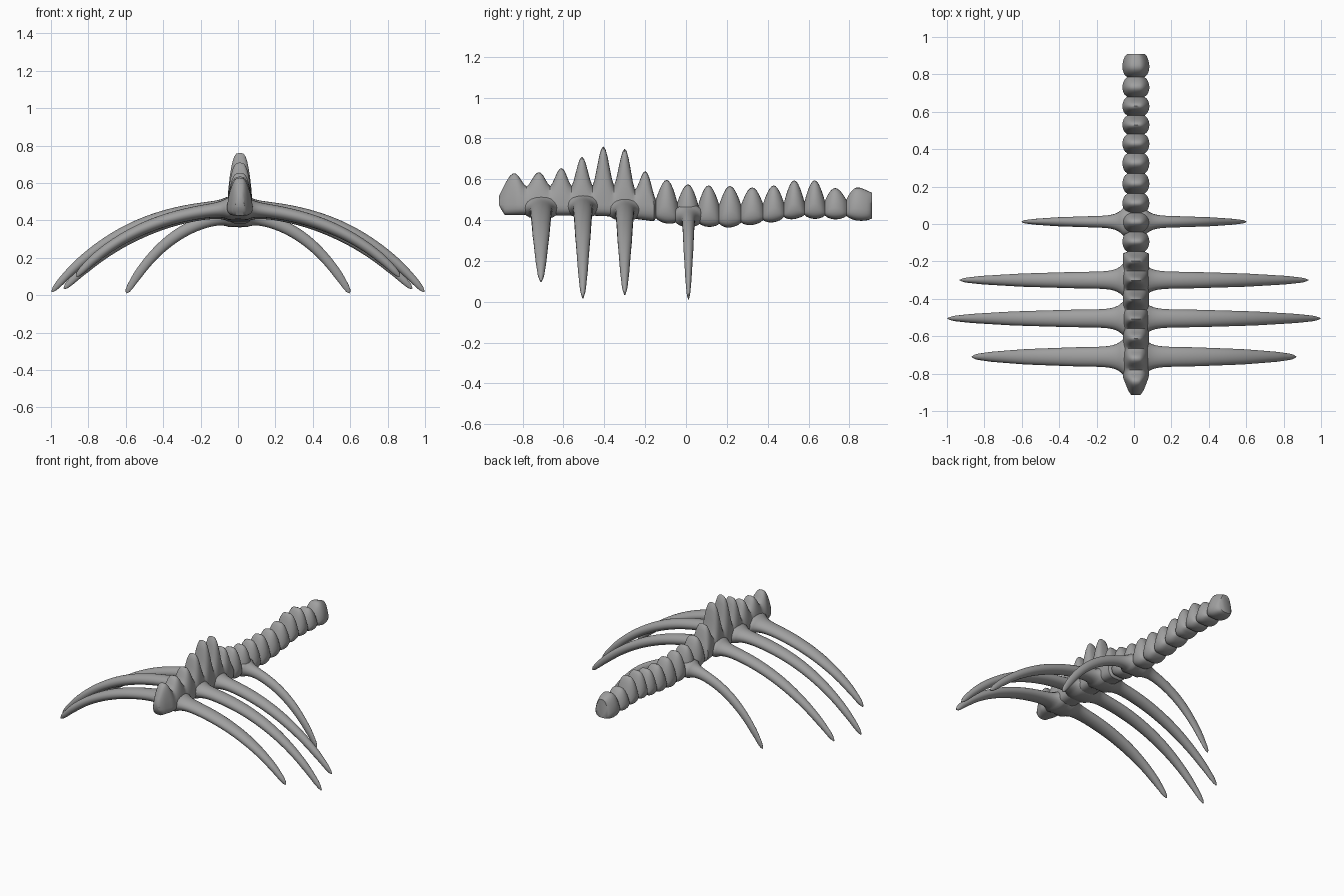
import bpy, bmesh, math
from mathutils import Vector
from mathutils.geometry import interpolate_bezier

if "Cube" in bpy.data.objects:
    bpy.data.objects.remove(bpy.data.objects["Cube"])

# Dark grey bone colour
GREY = bpy.data.materials.new("dark_grey")
GREY.diffuse_color = (.35, .35, .35, 1)
GREY.use_nodes = True
GREY.node_tree.nodes["Principled BSDF"].inputs["Base Color"].default_value = GREY.diffuse_color


def lerp_table(table, v):
    """Piecewise linear lookup in a list of (key, value)."""
    if v <= table[0][0]:
        return table[0][1]
    for (a, p), (b, q) in zip(table, table[1:]):
        if v <= b:
            return p + (q - p) * (v - a) / (b - a)
    return table[-1][1]


def loft(name, rings):
    """Skin a list of closed rings and cap both ends."""
    bm = bmesh.new()
    vr = [[bm.verts.new(p) for p in r] for r in rings]
    n = len(vr[0])
    for a, b in zip(vr, vr[1:]):
        for i in range(n):
            j = (i + 1) % n
            bm.faces.new((a[i], a[j], b[j], b[i]))
    bm.faces.new(vr[0])
    bm.faces.new(vr[-1])
    bmesh.ops.recalc_face_normals(bm, faces=bm.faces)
    me = bpy.data.meshes.new(name)
    bm.to_mesh(me)
    bm.free()
    me.materials.append(GREY)
    ob = bpy.data.objects.new(name, me)
    bpy.context.collection.objects.link(ob)
    bpy.ops.object.select_all(action='DESELECT')
    ob.select_set(True)
    bpy.context.view_layer.objects.active = ob
    bpy.ops.object.shade_smooth_by_angle(angle=math.radians(50))
    return ob


def spow(v, e):
    return math.copysign(abs(v) ** e, v)


# Spine: vertebra centres, their crests, valleys and underside
ys = [-.84, -.72, -.61, -.51, -.405, -.30, -.20, -.095, .01, .11,
      .215, .325, .43, .53, .63, .73, .84]
crest = [.63, .635, .655, .71, .762, .75, .64, .597, .575, .57,
         .567, .56, .57, .595, .595, .557, .56]
valley = [(-.915, .52), (-.9, .535), (-.78, .565), (-.35, .57), (-.25, .55), (-.15, .5),
          (.06, .475), (.27, .475), (.58, .49), (.79, .5), (.91, .535)]
under = [(-.915, .47), (-.89, .425), (-.4, .42), (-.2, .40), (-.04, .375),
         (.2, .362), (.4, .385), (.55, .408), (.8, .402), (.91, .39)]
bounds = [-.915] + [(a + b) / 2 for a, b in zip(ys, ys[1:])] + [.91]
CX, SIDES, STEPS = .01, 28, 10

rings = []
for k, (yc, top) in enumerate(zip(ys, crest)):
    lo, hi = bounds[k], bounds[k + 1]
    tail = yc > -.15
    for s in range(STEPS + (k == len(ys) - 1)):
        y = lo + (hi - lo) * s / STEPS
        t = (y - yc) / ((hi - yc) if y > yc else (yc - lo))
        c = max(0, math.cos(math.pi / 2 * t))
        f = c ** (.95 if tail else 1.5)
        v = lerp_table(valley, y)
        zt = v + (top - v) * f
        zb = lerp_table(under, y) + (.018 if tail else .002) * (1 - c ** .7)
        w = .046 + .026 * c ** .6 if tail else .069
        w *= lerp_table([(-.915, .35), (-.89, .6), (-.82, 1)], y)
        zm = (zt + zb) / 2 - .02 if tail else .475
        ring = []
        for i in range(SIDES):
            a = 2 * math.pi * i / SIDES
            u = spow(math.sin(a), .7)
            x = w * spow(math.cos(a), .6) * (1 - .3 * max(0, u))
            z = zm + u * ((zt - zm) if u > 0 else (zm - zb))
            ring.append((CX + x, y, z))
        rings.append(ring)
loft("spine", rings)


# Ribs: curved blades, flared where they meet the spine, mirrored across x
def rib(name, y, root, h1, h2, tip, wide, thick):
    pts = interpolate_bezier(*[Vector((p[0], 0, p[1])) for p in (root, h1, h2, tip)], 60)
    rings = []
    for i, p in enumerate(pts):
        t = i / (len(pts) - 1)
        d = (pts[min(i + 1, 59)] - pts[max(i - 1, 0)]).normalized()
        nrm = Vector((-d.z, 0, d.x))
        taper = lerp_table([(0, 1), (.3, .93), (.6, .75), (.85, .48), (.96, .28), (1, .06)], t)
        flare = math.exp(-max(0, p.x - .055) / .035)
        hw = wide * taper + .045 * flare
        ht = thick * lerp_table([(0, 1.05), (.5, .9), (.85, .7), (.95, .52), (.985, .36), (1, .1)], t) + .022 * flare
        rings.append([p + Vector((0, y + hw * math.cos(a), 0)) + nrm * ht * math.sin(a)
                      for a in (2 * math.pi * k / 20 for k in range(20))])
    ob = loft(name, rings)
    m = ob.modifiers.new("mirror", 'MIRROR')
    m.use_clip = False
    m.use_mirror_merge = False


rib("front_ribs", -.71, (.0, .465), (.36, .45), (.66, .33), (.865, .1), .055, .036)
rib("second_ribs", -.505, (.0, .47), (.4, .47), (.73, .34), (.995, .018), .05, .036)
rib("third_ribs", -.30, (.0, .455), (.36, .45), (.68, .30), (.93, .035), .047, .036)
rib("rear_ribs", .012, (.0, .425), (.28, .41), (.46, .25), (.597, .012), .032, .034)
